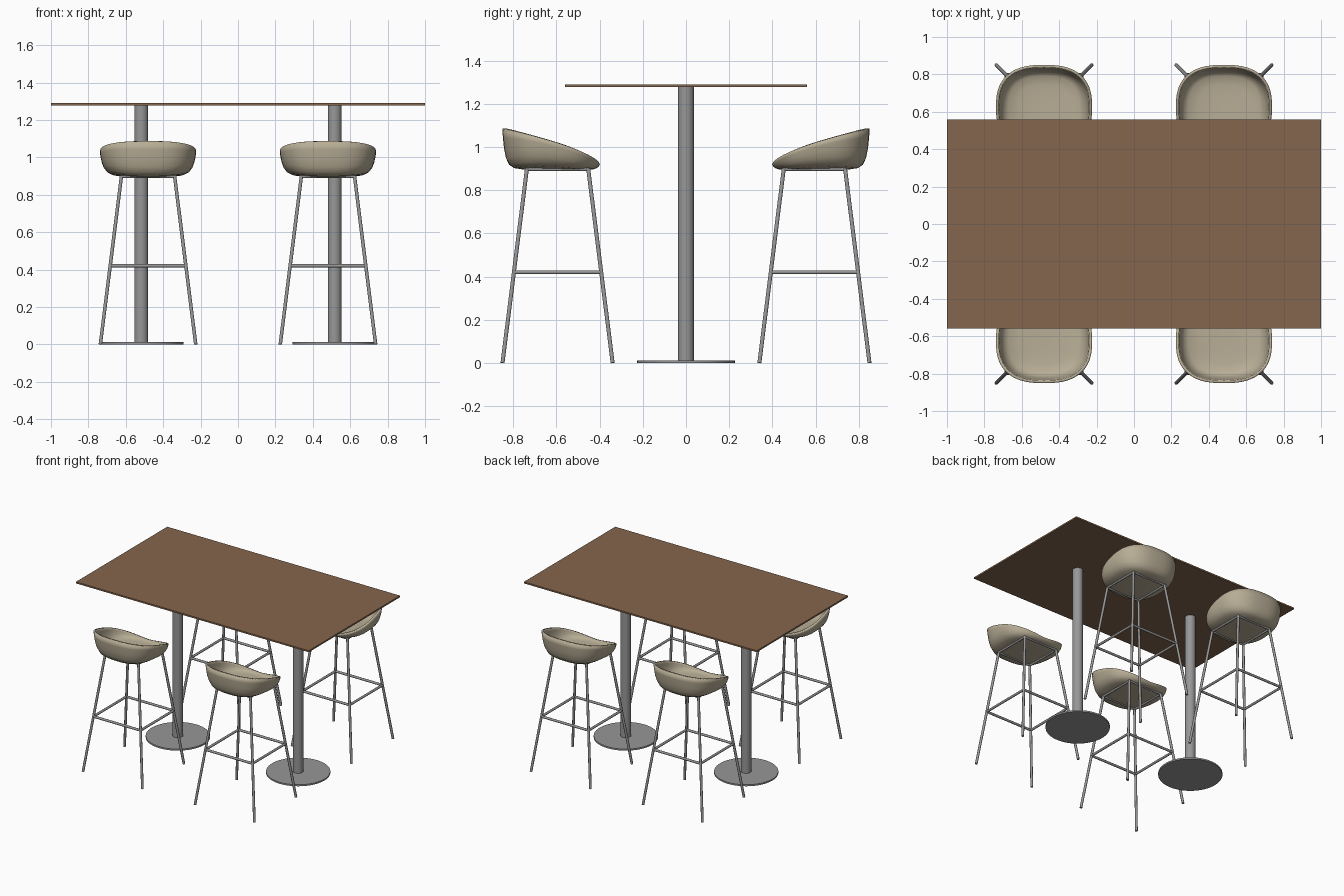
import bpy, bmesh, math
from mathutils import Vector

if "Cube" in bpy.data.objects:
    bpy.data.objects.remove(bpy.data.objects["Cube"])


def material(name, rgb):
    m = bpy.data.materials.new(name)
    m.diffuse_color = (*rgb, 1)
    m.use_nodes = True
    m.node_tree.nodes["Principled BSDF"].inputs["Base Color"].default_value = m.diffuse_color
    return m


WOOD = material("brown wood", (0.231, 0.133, 0.074))
METAL = material("grey metal", (0.31, 0.31, 0.31))
SHELL = material("beige shell", (0.48, 0.42, 0.305))


def make_mesh(name, bm, mat, sharp=40):
    bmesh.ops.recalc_face_normals(bm, faces=bm.faces)
    for f in bm.faces:
        f.smooth = True
    for e in bm.edges:
        if len(e.link_faces) == 2 and e.calc_face_angle(0) > math.radians(sharp):
            e.smooth = False
    me = bpy.data.meshes.new(name)
    bm.to_mesh(me)
    bm.free()
    me.materials.append(mat)
    return me


def place(name, mesh, loc=(0, 0, 0), turn=0):
    ob = bpy.data.objects.new(name, mesh)
    ob.location = loc
    ob.rotation_euler.z = turn
    bpy.context.collection.objects.link(ob)
    return ob


def rod(bm, a, b, r, sides=12):
    a, b = Vector(a), Vector(b)
    d = b - a
    vs = bmesh.ops.create_cone(bm, cap_ends=True, segments=sides, radius1=r,
                               radius2=r, depth=d.length)["verts"]
    rot = d.to_track_quat("Z", "Y")
    for v in vs:
        v.co = rot @ v.co + (a + b) / 2


# Table top
bm = bmesh.new()
bmesh.ops.create_cube(bm, size=1)
bmesh.ops.scale(bm, vec=(2, 1.12, 0.012), verts=bm.verts)
place("table_top", make_mesh("table_top", bm, WOOD), (0, 0, 1.284))

# Pedestals: column and round foot plate
bm = bmesh.new()
rod(bm, (0, 0, 0.01), (0, 0, 1.279), 0.037, 32)
column = make_mesh("column", bm, METAL)
bm = bmesh.new()
rod(bm, (0, 0, 0), (0, 0, 0.012), 0.226, 64)
foot_plate = make_mesh("foot_plate", bm, METAL)
for x in (-0.517, 0.517):
    place("table_column", column, (x, 0, 0))
    place("table_foot_plate", foot_plate, (x, 0, 0))

# Stool seat: bowl of rounded rings under a rim that slopes down to the front
bm = bmesh.new()
N, BOTTOM = 64, 0.893
profile = [(1, 1), (0.988, 0.78), (0.965, 0.52), (0.925, 0.29),
           (0.86, 0.13), (0.76, 0.05), (0.55, 0.012), (0.28, 0)]


def power(v, e):
    return math.copysign(abs(v) ** e, v)


rings = []
for s, h in profile:
    ring = []
    for i in range(N):
        a = 2 * math.pi * i / N
        cx, sy = power(math.cos(a), 0.78), power(math.sin(a), 0.78)
        rim = 0.92 + 0.166 * (max(0, 1 - sy) / 2) ** 0.62
        hh = h ** (1 - 0.3 * math.cos(a) ** 2)
        ring.append(bm.verts.new((0.257 * cx * s, -0.03 + 0.226 * sy * s,
                                  BOTTOM + (rim - BOTTOM) * hh)))
    rings.append(ring)
for r0, r1 in zip(rings, rings[1:]):
    for i in range(N):
        j = (i + 1) % N
        bm.faces.new((r0[i], r0[j], r1[j], r1[i]))
centre = bm.verts.new((0, -0.03, BOTTOM))
for i in range(N):
    bm.faces.new((rings[-1][i], rings[-1][(i + 1) % N], centre))
bmesh.ops.recalc_face_normals(bm, faces=bm.faces)
if centre.normal.z > 0 or centre.link_faces[0].normal.z > 0:
    bmesh.ops.reverse_faces(bm, faces=bm.faces)
seat = bpy.data.meshes.new("seat")
for f in bm.faces:
    f.smooth = True
bm.to_mesh(seat)
bm.free()
seat.materials.append(SHELL)

# Stool frame: splayed legs, footrest ring and seat support ring
CORNERS = [(-1, -1), (1, -1), (1, 1), (-1, 1)]


def corner(c, z):
    k = 0.255 - 0.113 * z / 0.9
    return (c[0] * k, c[1] * k, z)


bm = bmesh.new()
for c in CORNERS:
    rod(bm, corner(c, 0), corner(c, 0.902), 0.0095)
legs = make_mesh("legs", bm, METAL)
bm = bmesh.new()
for c, d in zip(CORNERS, CORNERS[1:] + CORNERS[:1]):
    rod(bm, corner(c, 0.42), corner(d, 0.42), 0.009)
footrest = make_mesh("footrest", bm, METAL)
bm = bmesh.new()
for c, d in zip(CORNERS, CORNERS[1:] + CORNERS[:1]):
    rod(bm, corner(c, 0.897), corner(d, 0.897), 0.008)
support = make_mesh("seat_support", bm, METAL)

# Four stools, backs facing away from the table
for x in (-0.481, 0.481):
    for y, turn in ((-0.595, 0), (0.595, math.pi)):
        ob = place("stool_seat", seat, (x, y, 0), turn)
        mod = ob.modifiers.new("thickness", "SOLIDIFY")
        mod.thickness = 0.015
        mod.offset = -1
        place("stool_legs", legs, (x, y, 0), turn)
        place("stool_footrest", footrest, (x, y, 0), turn)
        place("stool_seat_support", support, (x, y, 0), turn)
